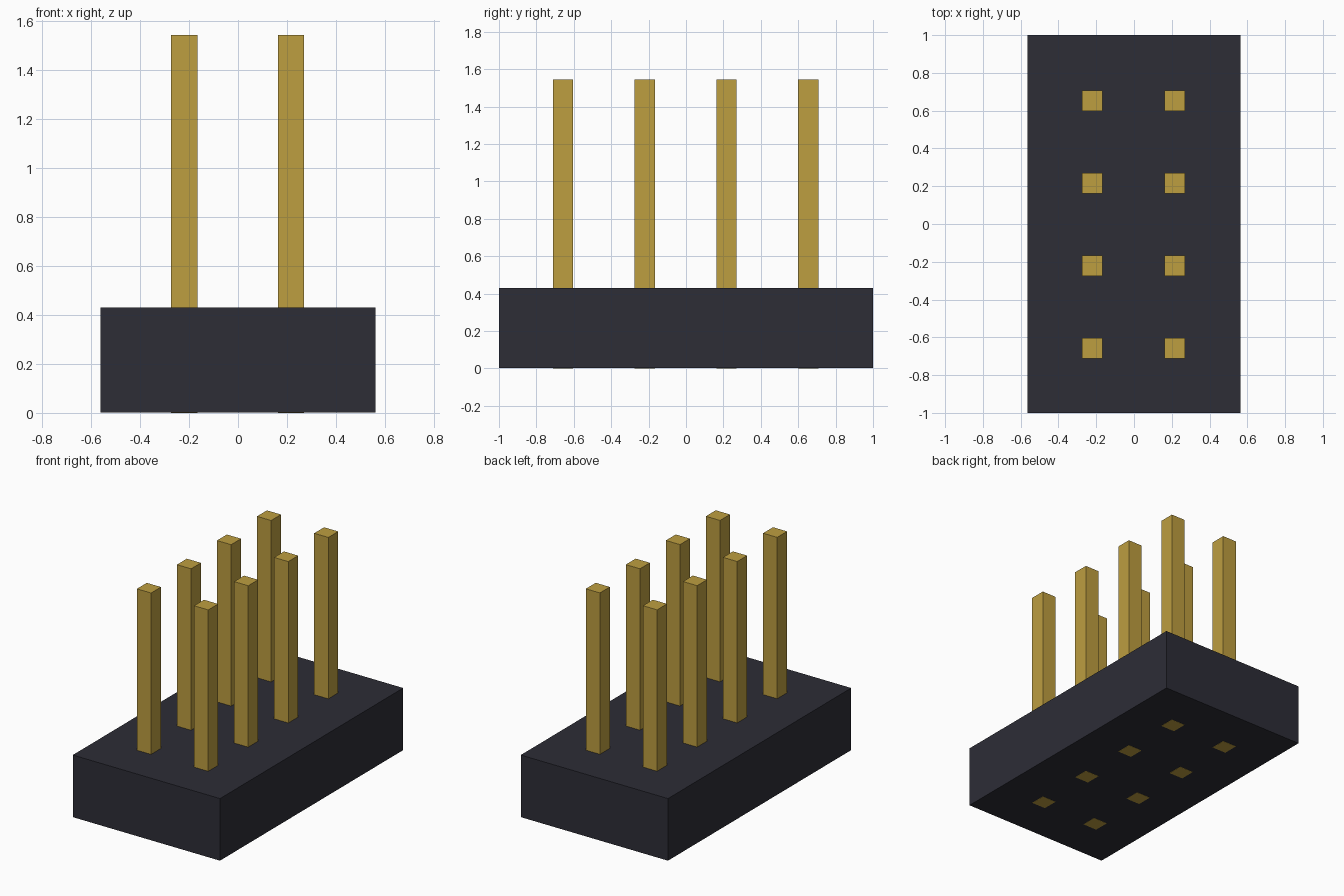
import bpy

cube = bpy.data.objects.get("Cube")
if cube:
    bpy.data.objects.remove(cube, do_unlink=True)


def material(name, colour):
    m = bpy.data.materials.new(name)
    m.use_nodes = True
    m.diffuse_color = colour
    bsdf = next(n for n in m.node_tree.nodes if n.type == 'BSDF_PRINCIPLED')
    bsdf.inputs["Base Color"].default_value = colour
    return m


def box(name, centre, size, mat):
    bpy.ops.mesh.primitive_cube_add(size=1, location=centre)
    ob = bpy.context.object
    ob.name = name
    ob.scale = size
    bpy.ops.object.transform_apply(location=False, rotation=False, scale=True)
    ob.data.materials.append(mat)
    return ob


black = material("black plastic", (0.026, 0.026, 0.037, 1))
gold = material("gold", (0.51, 0.342, 0.051, 1))

HOUSING_TOP, PIN_TOP = 0.43, 1.545
PITCH, PIN_WIDTH = 0.437, 0.108
UNDERSIDE = 0.001  # pin ends sit just proud of the underside

# Housing block
box("housing", (0, 0, (HOUSING_TOP + UNDERSIDE) / 2),
    (1.125, 2.0, HOUSING_TOP - UNDERSIDE), black)

# Square pins in two columns of four, running right through the housing
for col in range(2):
    for row in range(4):
        x = (col - 0.5) * PITCH - 0.002
        y = (row - 1.5) * PITCH - 0.002
        box(f"pin_{col + 1}_{row + 1}", (x, y, PIN_TOP / 2),
            (PIN_WIDTH, PIN_WIDTH, PIN_TOP), gold)
